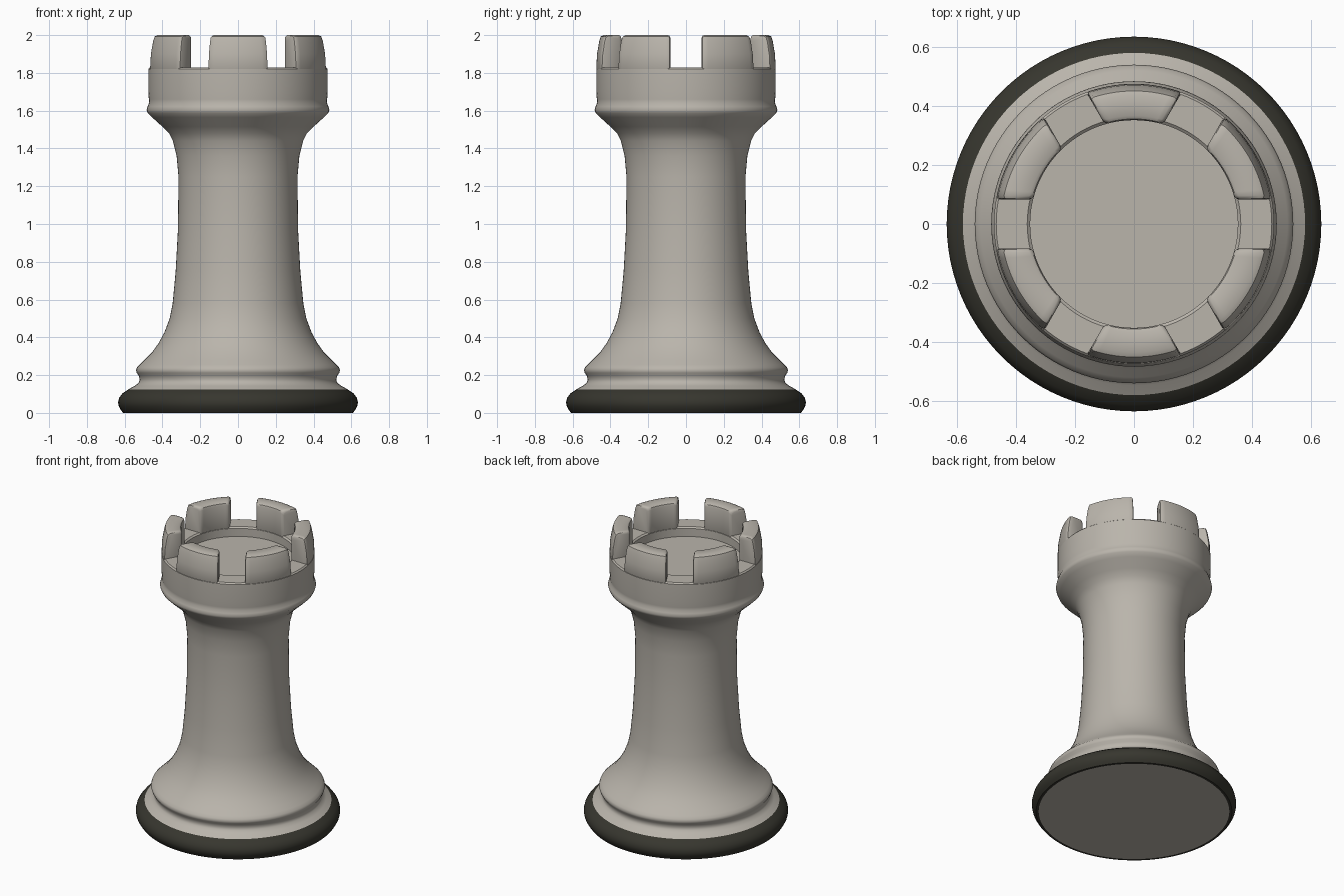
import bpy, bmesh, math

SEGMENTS = 96
NOTCH_HALF = 0.083
MERLONS = 6

cube = bpy.data.objects.get("Cube")
if cube:
    bpy.data.objects.remove(cube, do_unlink=True)


def make_material(name, colour):
    mat = bpy.data.materials.new(name)
    mat.use_nodes = True
    mat.diffuse_color = colour
    mat.node_tree.nodes["Principled BSDF"].inputs["Base Color"].default_value = colour
    return mat


stone = make_material("warm grey stone", (0.49, 0.46, 0.41, 1))
dark = make_material("dark olive base", (0.038, 0.037, 0.028, 1))


def finish(bm, name, materials):
    bmesh.ops.remove_doubles(bm, verts=bm.verts, dist=0.0001)
    bmesh.ops.recalc_face_normals(bm, faces=bm.faces)
    mesh = bpy.data.meshes.new(name)
    bm.to_mesh(mesh)
    bm.free()
    for mat in materials:
        mesh.materials.append(mat)
    obj = bpy.data.objects.new(name, mesh)
    bpy.context.collection.objects.link(obj)
    bpy.ops.object.select_all(action="DESELECT")
    obj.select_set(True)
    bpy.context.view_layer.objects.active = obj
    bpy.ops.object.shade_smooth_by_angle(angle=math.radians(40))
    return obj


# Turned body: foot, shaft, collar, crown wall and sunken floor
foot = [(0, 0), (.592, 0), (.608, 0), (.62, .015), (.631, .035), (.635, .055),
        (.629, .08), (.612, .103), (.58, .125), (.547, .143), (.525, .16), (.52, .177)]
shaft = [(.526, .197), (.536, .212), (.54, .225), (.535, .24), (.52, .255), (.495, .28),
         (.455, .32), (.42, .37), (.39, .425), (.362, .5), (.346, .58), (.33, .75),
         (.318, .97), (.315, 1.25), (.325, 1.36), (.345, 1.44), (.365, 1.48)]
crown = [(.4, 1.515), (.455, 1.565), (.478, 1.588), (.484, 1.603), (.479, 1.622),
         (.471, 1.64), (.472, 1.66), (.475, 1.7), (.475, 1.82), (.467, 1.829),
         (.362, 1.829), (.352, 1.82), (.352, 1.765), (0, 1.765)]
bm = bmesh.new()
points = [bm.verts.new((r, 0, z)) for r, z in foot + shaft + crown]
edges = [bm.edges.new(pair) for pair in zip(points, points[1:])]
bmesh.ops.spin(bm, geom=points + edges, cent=(0, 0, 0), axis=(0, 0, 1),
               angle=math.tau, steps=SEGMENTS, use_merge=True)
# Dark rim round the foot; the underside inside it stays stone
for face in bm.faces:
    middle = face.calc_center_median()
    underside = middle.z < 0.001 and middle.xy.length < 0.595
    face.material_index = 1 if middle.z < 0.125 and not underside else 0
finish(bm, "rook_body", [stone, dark])


# Battlements: rounded blocks swept round the rim, with parallel notches
def block_section(inset):
    inner, outer, top = 0.352 + inset, 0.475 - inset, 2.0 - inset
    return [(inner + .01, 1.8), (inner, 1.825), (inner, top - .02), (inner + .004, top - .007),
            (inner + .015, top), (outer - .04, top), (outer - .024, top - .007),
            (outer - .016, top - .03), (outer - .004, top - .1), (outer, 1.825),
            (outer - .01, 1.8)]


def sweep_ring(bm, centre, s, inset, side_gap):
    ring = []
    for r, z in block_section(inset):
        half = math.pi / MERLONS - math.asin((NOTCH_HALF + side_gap) / r)
        angle = centre + s * half
        ring.append(bm.verts.new((r * math.cos(angle), r * math.sin(angle), z)))
    return ring


STEPS = 14
for i in range(MERLONS):
    bm = bmesh.new()
    centre = math.pi / MERLONS + i * math.tau / MERLONS
    rounding = [(.013, 0), (.004, .004), (0, .013)]
    rings = [sweep_ring(bm, centre, -1, a, b) for a, b in rounding]
    rings += [sweep_ring(bm, centre, -1 + 2 * k / STEPS, 0, .013) for k in range(1, STEPS)]
    rings += [sweep_ring(bm, centre, 1, a, b) for a, b in reversed(rounding)]
    for a, b in zip(rings, rings[1:]):
        for k in range(len(a)):
            n = (k + 1) % len(a)
            bm.faces.new((a[k], a[n], b[n], b[k]))
    bm.faces.new(rings[0])
    bm.faces.new(rings[-1])
    finish(bm, f"battlement_{i + 1}", [stone])
